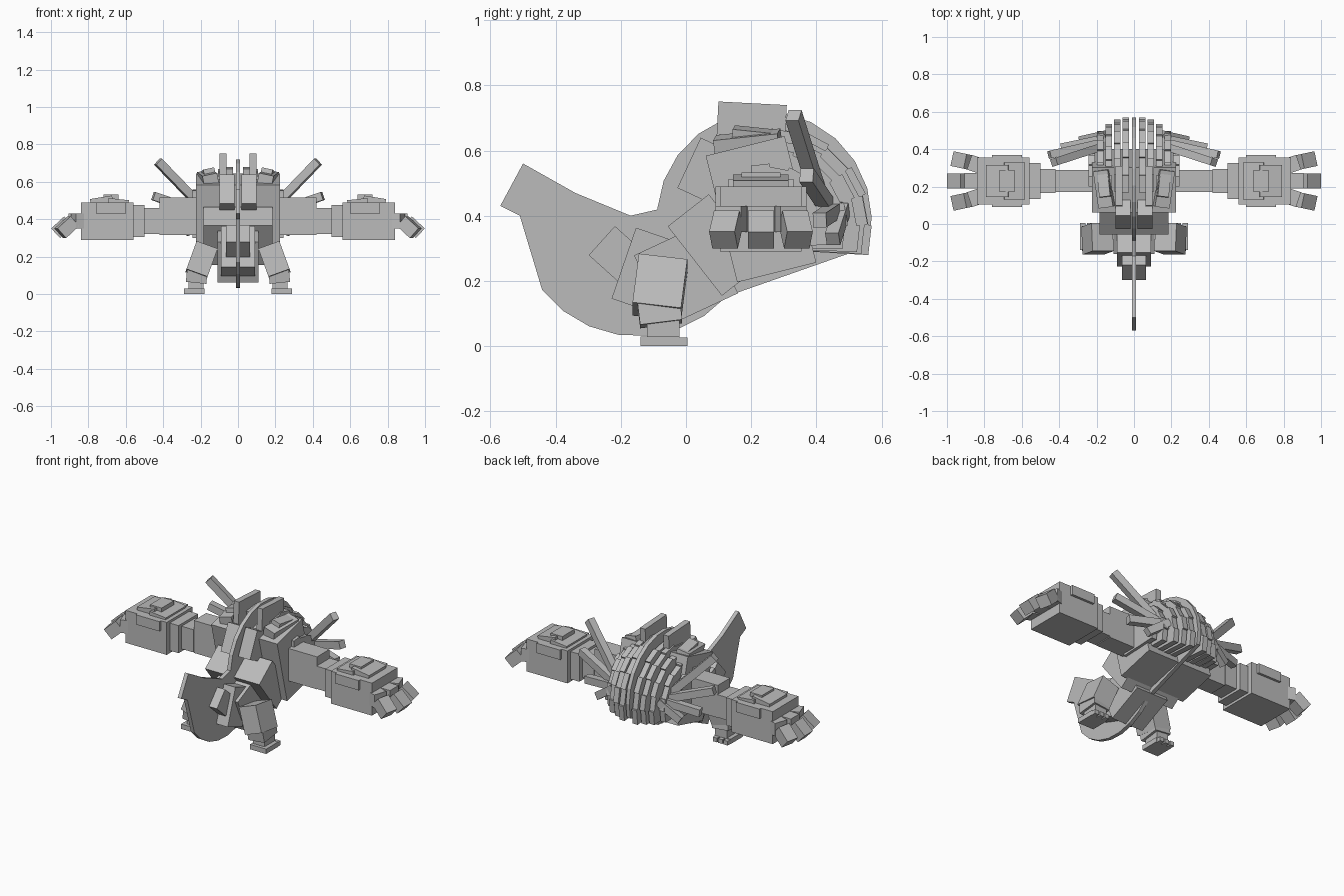
import bpy, bmesh
from math import radians, cos, sin
from mathutils import Vector, Matrix, Euler

cube = bpy.data.objects.get("Cube")
if cube:
    bpy.data.objects.remove(cube, do_unlink=True)

GREY = (0.5, 0.5, 0.5, 1)
grey = bpy.data.materials.new("stone_grey")
grey.use_nodes = True
grey.diffuse_color = GREY
grey.node_tree.nodes["Principled BSDF"].inputs["Base Color"].default_value = GREY


def finish(name, bm):
    bmesh.ops.recalc_face_normals(bm, faces=bm.faces)
    mesh = bpy.data.meshes.new(name)
    bm.to_mesh(mesh)
    bm.free()
    mesh.materials.append(grey)
    part = bpy.data.objects.new(name, mesh)
    bpy.context.collection.objects.link(part)
    return part


def mirror(part):
    """Name the part left and add its twin on the right."""
    bm = bmesh.new()
    bm.from_mesh(part.data)
    bmesh.ops.scale(bm, vec=(-1, 1, 1), verts=bm.verts)
    finish("right_" + part.name, bm)
    part.name = "left_" + part.name


def arc(center, radius, start, end, steps):
    """Points (y, z) along a circle, angles in degrees."""
    angles = [radians(start + (end - start) * i / steps) for i in range(steps + 1)]
    return [(center[0] + radius * cos(a), center[1] + radius * sin(a)) for a in angles]


def prism(name, outline, x, width):
    """Side outline of (y, z) points given a width around x."""
    bm = bmesh.new()
    face = bm.faces.new([bm.verts.new((x - width / 2, y, z)) for y, z in outline])
    extruded = bmesh.ops.extrude_face_region(bm, geom=[face])["geom"]
    verts = [v for v in extruded if isinstance(v, bmesh.types.BMVert)]
    bmesh.ops.translate(bm, vec=(width, 0, 0), verts=verts)
    return finish(name, bm)


def box(name, center, size, pitch=0, roll=0, turn=0):
    """Box turned in degrees about x (pitch), y (roll) and z (turn)."""
    rotation = Euler((radians(pitch), radians(roll), radians(turn)))
    bm = bmesh.new()
    bmesh.ops.create_cube(bm, size=1, matrix=Matrix.LocRotScale(
        Vector(center), rotation, Vector(size)))
    return finish(name, bm)


def beam(name, start, end, width, height):
    """Bar between two points."""
    start, end = Vector(start), Vector(end)
    axis = end - start
    bm = bmesh.new()
    bmesh.ops.create_cube(bm, size=1, matrix=Matrix.LocRotScale(
        (start + end) / 2, axis.to_track_quat("X", "Z"),
        Vector((axis.length, width, height))))
    return finish(name, bm)


# Thin central keel: round crest, tail blade and belly curve
crest = arc(center=(0.24, 0.39), radius=0.33, start=-15, end=175, steps=12)
tail_blade = [(-0.17, 0.4), (-0.34, 0.47), (-0.5, 0.56), (-0.57, 0.43), (-0.51, 0.4)]
belly = arc(center=(-0.15, 0.4), radius=0.37, start=-142, end=-42, steps=7)
prism("central_keel", crest + tail_blade + belly, x=0, width=0.024)

# Body blocks, stepping down towards the tail
box("torso", center=(0, 0.23, 0.42), size=(0.45, 0.25, 0.4), pitch=14)
box("chest", center=(0, 0.09, 0.31), size=(0.37, 0.16, 0.27), pitch=38)
box("hips", center=(0, 0, 0.22), size=(0.22, 0.24, 0.24), pitch=25)
box("tail_base", center=(0, -0.12, 0.23), size=(0.18, 0.15, 0.23), pitch=-19)
box("tail_block", center=(0, -0.21, 0.28), size=(0.13, 0.13, 0.12), pitch=-42)
mirror(box("chest_plate", center=(0.06, 0.1, 0.52), size=(0.08, 0.2, 0.17), pitch=-25))

# Curved ribs over the back, shrinking outwards, with raised scales
rib_width = 0.034
for rib in range(5):
    x = 0.045 * (rib + 1)
    radius = 0.31 - 0.006 * rib * (rib + 1)
    curve = arc(center=(0.25, 0.36), radius=radius, start=-15, end=105, steps=7)
    mirror(prism(f"back_rib_{rib}", curve + [(0.2, 0.3)], x, rib_width))
    for row, (low, high) in enumerate(zip(curve, curve[1:])):
        if row % 2 == rib % 2:
            mirror(beam(f"rib_scale_{rib}_{row}", (x, *low), (x, *high), rib_width, 0.02))

# Upright fins and brow blocks on top
mirror(box("top_fin", center=(0.08, 0.2, 0.66), size=(0.036, 0.21, 0.17), pitch=-3))
mirror(box("brow_block", center=(0.16, 0.19, 0.62), size=(0.08, 0.2, 0.06),
           pitch=6, roll=12, turn=-7))
mirror(box("brow_cap", center=(0.16, 0.21, 0.65), size=(0.06, 0.13, 0.03),
           pitch=-6, roll=12, turn=-7))

# Spines fanning out from the sides of the back
for spine in range(4):
    angle = radians(46 - 27 * spine)
    length = 0.4 - 0.08 * spine
    root = Vector((0.15, 0.42 + 0.02 * spine, 0.42))
    reach = Vector((length * cos(angle), 0.02 * spine - 0.09, length * sin(angle)))
    mirror(beam(f"back_spine_{spine}", root, root + reach, width=0.042, height=0.045))

# Arms: stepped blocks laid end to end, then the heavy forearm
arm_y, arm_z = 0.23, 0.39
x = 0.2
for name, length, depth, height in [("upper_arm", 0.22, 0.12, 0.2),
                                    ("elbow", 0.08, 0.13, 0.14),
                                    ("cuff", 0.06, 0.19, 0.17),
                                    ("forearm", 0.28, 0.25, 0.2)]:
    lift = 0.025 if name == "upper_arm" else 0
    mirror(box(name, center=(x + length / 2, arm_y, arm_z + lift),
               size=(length, depth, height)))
    x += length
mirror(box("forearm_bulge", center=(0.68, arm_y, 0.46), size=(0.16, 0.28, 0.06)))
mirror(box("inner_plate", center=(0.64, arm_y, 0.49), size=(0.11, 0.2, 0.035), roll=-6))
mirror(box("outer_plate", center=(0.73, arm_y, 0.5), size=(0.12, 0.17, 0.035), roll=9))
mirror(box("knuckle_cap", center=(0.68, arm_y, 0.51), size=(0.08, 0.12, 0.045)))

# Three splayed, bent fingers per hand
for side, name in zip((-1, 0, 1), ("front", "middle", "rear")):
    tip_x = 0.975 - 0.025 * abs(side)
    base = Vector((0.82, arm_y + 0.08 * side, arm_z))
    joint = Vector((tip_x - 0.07, arm_y + 0.1 * side, arm_z))
    tip = Vector((tip_x, arm_y + 0.115 * side, 0.325))
    mirror(beam(f"{name}_finger", base, joint, width=0.083, height=0.08))
    mirror(beam(f"{name}_fingertip", joint, tip, width=0.08, height=0.07))

# Legs and feet
mirror(box("thigh", center=(0.195, -0.08, 0.18), size=(0.12, 0.15, 0.16), pitch=-7, roll=-20))
mirror(box("shin", center=(0.22, -0.08, 0.1), size=(0.11, 0.13, 0.065), pitch=7, roll=-6))
mirror(box("ankle", center=(0.225, -0.07, 0.05), size=(0.08, 0.1, 0.06)))
mirror(box("foot", center=(0.235, -0.08, 0.015), size=(0.11, 0.12, 0.03)))
for toe in range(3):
    mirror(box(f"toe_{toe}", center=(0.2 + 0.037 * toe, -0.01, 0.013),
               size=(0.028, 0.03, 0.026)))
